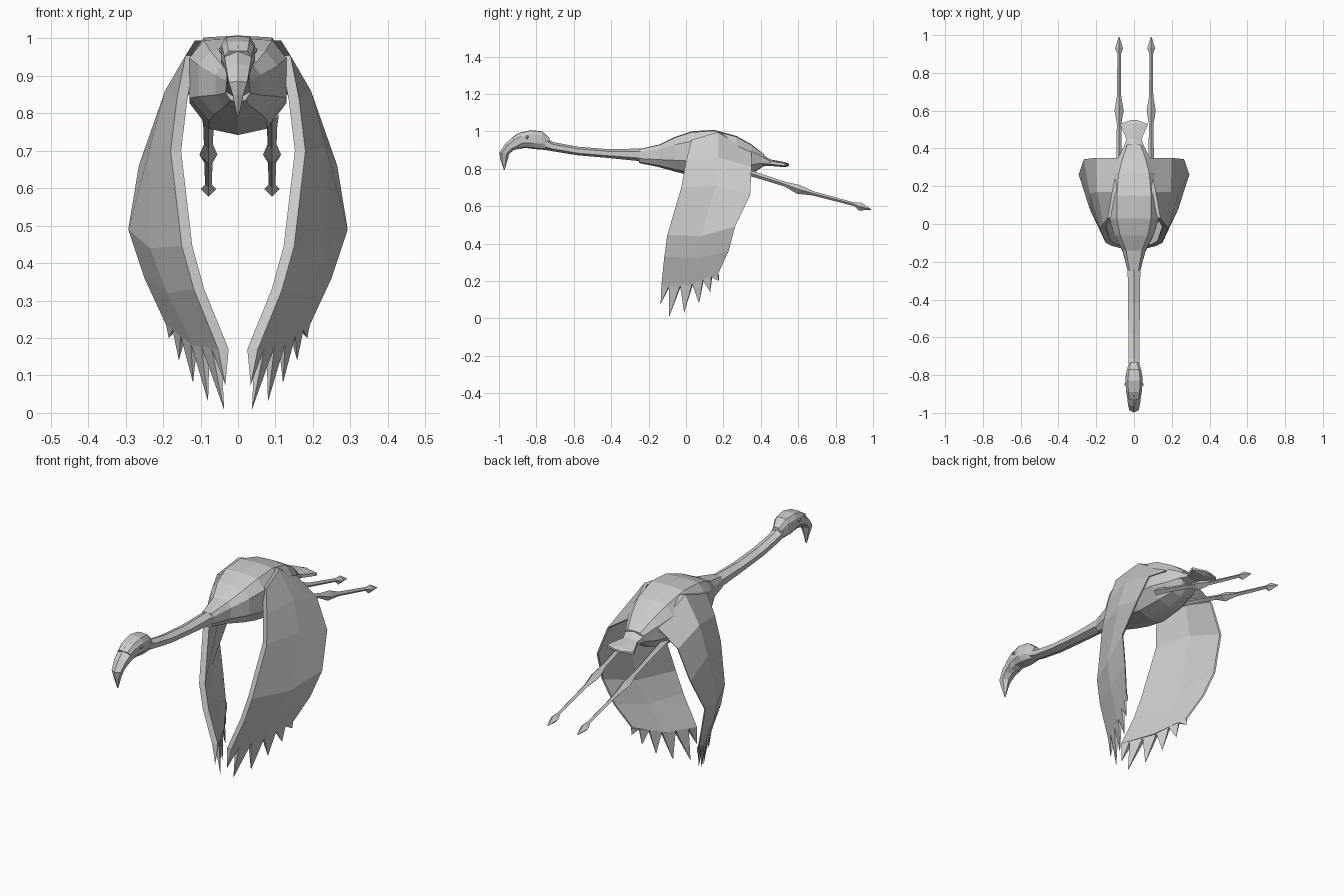
import bpy, bmesh


def finish(name, bm, mirror=False):
    bmesh.ops.recalc_face_normals(bm, faces=bm.faces[:])
    me = bpy.data.meshes.new(name)
    bm.to_mesh(me)
    bm.free()
    ob = bpy.data.objects.new(name, me)
    bpy.context.collection.objects.link(ob)
    if mirror:
        m = ob.modifiers.new("mirror", 'MIRROR')
        m.use_mirror_merge = False
    return ob


def loft(bm, rings):
    """Skin closed rings of points and cap both ends."""
    vs = [[bm.verts.new(p) for p in r] for r in rings]
    n = len(vs[0])
    for a, b in zip(vs, vs[1:]):
        for i in range(n):
            j = (i + 1) % n
            bm.faces.new((a[i], a[j], b[j], b[i]))
    bm.faces.new(vs[0])
    bm.faces.new(vs[-1])
    return vs


def tube(name, half, stations, x=0.0):
    """Stations: top y, top z, bottom y, bottom z, half width."""
    ring = half + [(-u, v) for u, v in reversed(half) if u > 0]
    rings = []
    for yt, zt, yb, zb, w in stations:
        rings.append([(x + u * w, (yt + yb) / 2 + v * (yt - yb) / 2,
                       (zt + zb) / 2 + v * (zt - zb) / 2) for u, v in ring])
    bm = bmesh.new()
    loft(bm, rings)
    return finish(name, bm)


EGG = [(0, 1), (.7, .96), (1, .55), (1, -.35), (.6, -.87), (0, -1)]
HEX = [(0, 1), (1, .5), (1, -.5), (0, -1)]
DIAMOND = [(0, 1), (1, 0), (0, -1)]

# Body with shoulders and rump
tube("body", EGG, [
    (-.25, .905, -.25, .83, .033), (-.14, .93, -.15, .81, .06),
    (-.06, .97, -.06, .785, .105), (.03, 1.0, .02, .765, .13),
    (.15, 1.008, .13, .742, .13), (.27, .975, .27, .75, .115),
    (.35, .93, .35, .77, .085), (.42, .875, .41, .81, .05)])

# Flared tail
tube("tail", HEX, [
    (.36, .91, .36, .81, .07), (.45, .85, .45, .815, .04),
    (.53, .835, .53, .808, .075), (.55, .828, .55, .815, .015)])

# Long neck
tube("neck", HEX, [
    (-.12, .925, -.12, .82, .045), (-.22, .908, -.22, .838, .034),
    (-.42, .905, -.42, .858, .031), (-.58, .918, -.58, .872, .03),
    (-.71, .942, -.71, .893, .028), (-.76, .97, -.75, .90, .03)])

# Head
tube("head", EGG, [
    (-.73, .965, -.73, .898, .022), (-.77, 1.0, -.77, .902, .038),
    (-.83, 1.006, -.81, .905, .046), (-.89, .992, -.86, .912, .042),
    (-.93, .967, -.89, .905, .036)])

# Hooked beak
tube("beak", HEX, [
    (-.91, .982, -.88, .91, .038), (-.965, .935, -.92, .90, .032),
    (-.998, .885, -.945, .88, .025), (-.993, .85, -.955, .845, .014),
    (-.974, .796, -.969, .794, .003)])

# Eyes
bm = bmesh.new()
bmesh.ops.create_icosphere(bm, subdivisions=1, radius=.01)
bmesh.ops.translate(bm, verts=bm.verts[:], vec=(.043, -.85, .968))
finish("eyes", bm, True)

# Legs: path of y, z, radius with knee joint and folded foot
path = [(.28, .795, .018), (.37, .768, .014), (.53, .717, .012),
        (.60, .69, .024), (.68, .668, .011), (.90, .61, .009),
        (.93, .598, .021), (.99, .582, .002)]
for side, x in (("left", -.079), ("right", .091)):
    tube(side + "_leg", DIAMOND,
         [(y + r * .25, z + r, y - r * .25, z - r, r) for y, z, r in path], x)

# Wings: leading, middle and trailing points from shoulder to wingtip
wing = [
    ((.14, .03, .955), (.115, .17, .995), (.08, .35, .89)),
    ((.163, .0, .84), (.195, .17, .86), (.20, .35, .81)),
    ((.18, -.025, .70), (.235, .16, .71), (.265, .343, .66)),
    ((.15, -.10, .445), (.235, .08, .44), (.293, .262, .49)),
    ((.118, -.116, .33), (.19, .05, .32), (.25, .228, .36)),
    ((.053, -.132, .17), (.12, .02, .18), (.192, .17, .235))]


def section(lead, mid, trail):
    (a, b, c), (d, e, f), (g, h, i) = lead, mid, trail
    return [(a - .028, b + .008, c), lead, mid, trail,
            (g - .008, h - .003, i), (d - .022, e + .01, f)]


bm = bmesh.new()
loft(bm, [section(*s) for s in wing])

# Flight feathers along the wingtip edge
tips = [(.034, -.136, .075), (.037, -.09, .008), (.08, -.01, .03),
        (.12, .07, .08), (.158, .13, .14), (.185, .175, .2)]


def edge(t):
    lead, mid, trail = wing[-1]
    a, b, k = (lead, mid, t * 2) if t < .5 else (mid, trail, t * 2 - 1)
    p = [a[i] + (b[i] - a[i]) * k for i in range(3)]
    return tuple(p), (p[0] - .02 * (1 - t) - .008, p[1] + .006, p[2])


cuts = [0, .13, .33, .54, .73, .88, 1]
for t0, t1, tip in zip(cuts, cuts[1:], tips):
    o0, i0 = edge(t0)
    o1, i1 = edge(t1)
    base = [bm.verts.new(p) for p in (o0, o1, i1, i0)]
    apex = bm.verts.new(tip)
    bm.faces.new(base)
    for k in range(4):
        bm.faces.new((base[k], base[(k + 1) % 4], apex))
finish("wings", bm, True)
